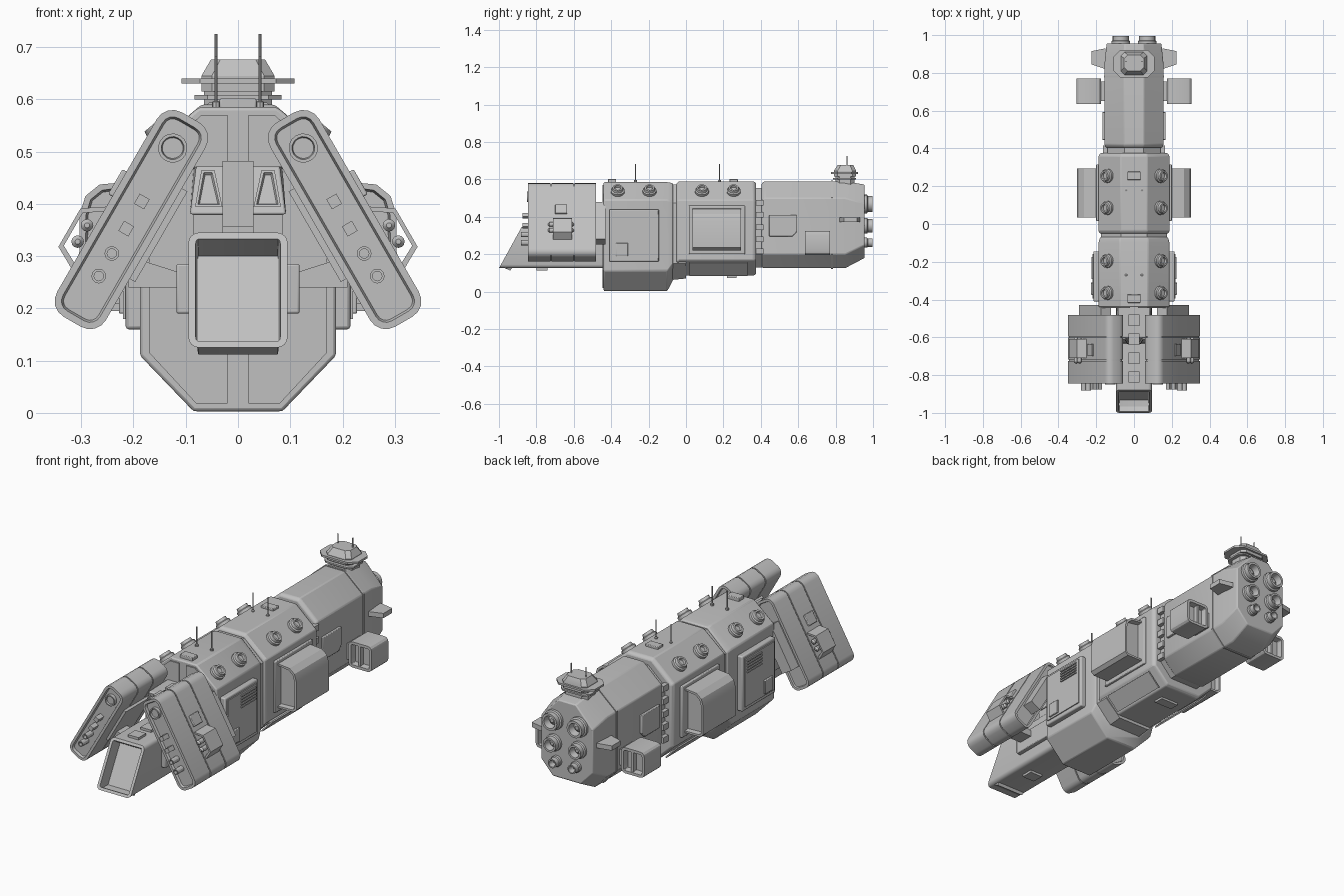
import bpy, bmesh, math
from mathutils import Matrix, Vector

if "Cube" in bpy.data.objects:
    bpy.data.objects.remove(bpy.data.objects["Cube"])

grey = bpy.data.materials.new("hull_grey")
grey.diffuse_color = (0.53, 0.53, 0.53, 1)
grey.use_nodes = True
grey.node_tree.nodes["Principled BSDF"].inputs["Base Color"].default_value = grey.diffuse_color


def finish(name, bm, mirror=False, bevel=0, matrix=None):
    if matrix:
        bm.transform(matrix)
    me = bpy.data.meshes.new(name)
    bm.to_mesh(me)
    bm.free()
    me.materials.append(grey)
    ob = bpy.data.objects.new(name, me)
    bpy.context.collection.objects.link(ob)
    if bevel:
        m = ob.modifiers.new("bevel", 'BEVEL')
        m.width, m.segments, m.limit_method = bevel, 2, 'ANGLE'
    if mirror:
        ob.modifiers.new("mirror", 'MIRROR')
    return ob


def loft(name, rings, front=None, back=None, **kw):
    """Skin (x, y, z) rings; front/back = (rim width, recess depth) of the end caps."""
    bm = bmesh.new()
    vs = [[bm.verts.new(p) for p in r] for r in rings]
    n = len(vs[0])
    for a, b in zip(vs, vs[1:]):
        for i in range(n):
            bm.faces.new((a[i], a[(i + 1) % n], b[(i + 1) % n], b[i]))
    caps = bm.faces.new(vs[0]), bm.faces.new(vs[-1])
    bmesh.ops.recalc_face_normals(bm, faces=bm.faces[:])
    for f, rec in zip(caps, (front, back)):
        if rec:
            bmesh.ops.inset_individual(bm, faces=[f], thickness=rec[0])
            bmesh.ops.inset_individual(bm, faces=[f], thickness=0.004, depth=-rec[1])
    return finish(name, bm, **kw)


def prism(name, pts, y0, y1, **kw):
    return loft(name, [[(x, y, z) for x, z in pts] for y in (y0, y1)], **kw)


def box(name, x0, x1, y0, y1, z0, z1, **kw):
    return prism(name, [(x0, z0), (x1, z0), (x1, z1), (x0, z1)], y0, y1, **kw)


def lathe(name, prof, origin, axis, seg=16, mirror=True, matrix=None):
    """Revolve (radius, distance) pairs about an axis."""
    rot = Vector(axis).to_track_quat('Z', 'Y').to_matrix().to_4x4()
    m = Matrix.Translation(origin) @ rot
    rings = [[m @ Vector((r * math.cos(a), r * math.sin(a), d))
              for a in (math.tau * i / seg for i in range(seg))] for r, d in prof]
    ob = loft(name, rings, mirror=mirror, matrix=matrix)
    return ob


def rrect(x0, x1, z0, z1, r, n=4):
    pts = []
    for k, (cx, cz) in enumerate([(x1 - r, z1 - r), (x0 + r, z1 - r), (x0 + r, z0 + r), (x1 - r, z0 + r)]):
        for i in range(n + 1):
            a = math.pi / 2 * (k + i / n)
            pts.append((cx + r * math.cos(a), cz + r * math.sin(a)))
    return pts


def hull(y, w, zt, tw, zs, zl, zb, bw):
    half = [(bw, zb), (w, zl), (w, zs), (tw, zt)]
    return [(x, y, z) for x, z in half] + [(-x, y, z) for x, z in reversed(half)]


# Main hull: three octagonal blocks, collars and neck
loft("front_hull", [hull(-.44, .188, .585, .075, .49, .11, .003, .085),
                    hull(-.10, .188, .585, .075, .49, .11, .003, .085),
                    hull(-.07, .18, .58, .073, .48, .15, .06, .09)], bevel=.006)
loft("front_collar", [hull(-.10, .176, .572, .07, .475, .15, .06, .09),
                      hull(0, .176, .572, .07, .475, .15, .07, .09)])
loft("mid_hull", [hull(-.05, .182, .58, .068, .485, .16, .075, .1),
                  hull(-.035, .188, .59, .07, .49, .17, .085, .1),
                  hull(.36, .188, .59, .07, .49, .17, .085, .1),
                  hull(.375, .178, .58, .068, .48, .17, .095, .1)], bevel=.005)
loft("neck", [hull(.36, .145, .555, .05, .47, .2, .13, .08),
              hull(.43, .145, .555, .05, .47, .2, .13, .08)])
for k in range(5):
    z = .2 + k * .065
    box("neck_rib", .14, .165, .372, .415, z, z + .03, mirror=True)
loft("rear_hull", [hull(.405, .15, .58, .05, .49, .2, .13, .08),
                   hull(.42, .156, .59, .053, .5, .2, .125, .085),
                   hull(.85, .156, .59, .053, .5, .2, .125, .085),
                   hull(.955, .145, .572, .05, .47, .25, .18, .08)], bevel=.005)
loft("rear_seam", [hull(.775, .16, .594, .055, .502, .2, .121, .086),
                   hull(.785, .16, .594, .055, .502, .2, .121, .086)])

# Front bulkhead plates
prism("bulkhead_plate", [(.02, .018), (.08, .018), (.17, .115), (.17, .48), (.07, .57), (.02, .57)],
      -.446, -.43, mirror=True)

# Nose scoop with slanted open mouth
mouth = rrect(-.095, .095, .125, .345, .02)
loft("nose_scoop", [[(x, -1 + (z - .125) * .55, z) for x, z in mouth],
                    [(x, -.43, z) for x, z in mouth]], front=(.014, .06))
box("nose_keel", -.035, .035, -.8, -.74, .113, .13)
box("nose_side_box", .08, .118, -.75, -.5, .19, .285, mirror=True, bevel=.004)
prism("pod_strut", [(.1, .24), (.1, .265), (.21, .3), (.21, .24)], -.72, -.64, mirror=True)

# Cockpit above the nose, with windows
loft("cockpit", [[(x, y, z) for x, y, z in ((-.092, -.63, .38), (.092, -.63, .38), (.08, -.6, .472), (-.08, -.6, .472))],
                 [(-.092, -.43, .38), (.092, -.43, .38), (.085, -.43, .472), (-.085, -.43, .472)]], bevel=.004)
loft("cockpit_window", [[(.03, -.636, .395), (.082, -.636, .395), (.07, -.612, .465), (.045, -.612, .465)],
                        [(.03, -.62, .395), (.082, -.62, .395), (.07, -.6, .465), (.045, -.6, .465)]],
     front=(.007, .005), mirror=True)
box("cockpit_base", -.085, .085, -.62, -.43, .33, .39)
for k in range(4):
    box("spine_plate", -.03, .03, -.84 + k * .1, -.78 + k * .1, .34, .357 if k < 2 else .482)

# Tilted weapon pods
tilt = Matrix.Translation((.204, 0, .37)) @ Matrix.Rotation(math.radians(-30), 4, 'Y')
P = dict(mirror=True, matrix=tilt)
section = rrect(-.054, .054, -.226, .226, .035)
prism("pod_core", rrect(-.048, .048, -.22, .22, .03), -.83, -.49, **P)
prism("pod_front", section, -.845, -.724, front=(.013, .012), **P)
prism("pod_middle", section, -.718, -.602, **P)
prism("pod_rear", section, -.596, -.482, back=(.013, .012), **P)
lathe("pod_lens", [(.028, 0), (.028, .02), (.022, .02), (.02, .012)], (0, -.83, .158), (0, -1, 0), **P)
for z, d in ((-.075, .05), (-.125, .05)):
    lathe("pod_barrel", [(.014, 0), (.014, d), (.009, d), (.009, d - .03)], (0, -.832, z), (0, -1, 0), seg=12, **P)
for z in (.04, -.02):
    box("pod_lug", -.011, .011, -.875, -.83, z - .011, z + .011, **P)
box("pod_mount", -.03, .03, -.49, -.43, -.12, .11, **P)
box("pod_hatch", .05, .063, -.7, -.635, .02, .075, bevel=.003, **P)
prism("pod_clamp", [(.05, -.14), (.095, -.115), (.095, -.03), (.05, 0), (.05, -.01), (.087, -.036),
                    (.087, -.108), (.05, -.128)], -.71, -.61, **P)
for z in (-.052, -.088):
    lathe("clamp_canister", [(.005, 0), (.012, .008), (.012, .13), (.005, .138)], (.068, -.6, z), (0, -1, 0), seg=12, **P)
box("pod_inner_rail", -.066, -.05, -.76, -.55, -.1, .1, **P)

# Side panels of the front hull
box("side_panel", .18, .215, -.41, -.145, .16, .44, mirror=True, bevel=.006)
box("side_panel_inset", .21, .22, -.395, -.16, .18, .425, mirror=True)
for k in range(5):
    box("vent_slat", .215, .226, -.29, -.175, .35 + k * .014, .357 + k * .014, mirror=True)
box("panel_box", .215, .228, -.375, -.31, .19, .26, mirror=True, bevel=.003)

# Large side pods on the middle hull and small ones at the rear
prism("cargo_pod", [(.18, .22), (.285, .22), (.303, .235), (.303, .38), (.292, .415), (.265, .437), (.18, .445)],
      .035, .295, front=(.012, .025), back=(.012, .025), mirror=True)
box("cargo_pod_base", .18, .2, .015, .315, .2, .46, mirror=True, bevel=.004)
prism("rear_pod", rrect(.175, .305, .195, .325, .022, 3), .635, .77,
      front=(.014, .03), back=(.014, .03), mirror=True)
box("rear_pod_mount", .15, .18, .65, .755, .22, .3, mirror=True)
box("rear_pod_bar", .228, .24, .64, .765, .205, .315, mirror=True)
bev = [(.445, .295), (.57, .295), (.592, .32), (.592, .41), (.445, .41)]
loft("rear_access_panel", [[(x, y, z) for y, z in bev] for x in (.15, .168)], mirror=True, bevel=.003)
fin = [(.15, .82), (.225, .845), (.225, .915), (.15, .93)]
loft("side_fin", [[(x, y, z) for x, y in fin] for z in (.372, .396)], mirror=True)

# Portholes on the sloping shoulders
slope = Vector((.65, 0, .76))
for y in (-.365, -.195, .085, .255):
    lathe("porthole", [(.037, -.01), (.037, .012), (.03, .016), (.027, .03), (.018, .03), (.016, .018)],
          (.139, y, .533), slope)

# Roof and belly details
for y in (-.395, .255):
    box("roof_hatch", -.035, .035, y - .022, y + .022, .58, .602, bevel=.003)
for y in (-.27, .18):
    lathe("antenna", [(.008, 0), (.008, .012), (.003, .014), (.003, .1)], (.042, y, .583), (0, 0, 1), seg=8)
box("belly_hatch", -.05, .05, .22, .27, .074, .09, front=(.01, .004))
slab = [(.115, .088), (.18, .155), (.185, .15), (.12, .083)]
prism("belly_panel", slab, .02, .33, mirror=True)

# Bridge tower
def deck(z, w, y0, y1, c):
    return [(w - c, y0, z), (w, y0 + c, z), (w, y1 - c, z), (w - c, y1, z),
            (c - w, y1, z), (-w, y1 - c, z), (-w, y0 + c, z), (c - w, y0, z)]

loft("tower_base", [deck(.57, .065, .8, .9, .02), deck(.625, .065, .8, .9, .02)])
loft("tower_lower_plate", [deck(.6, .083, .785, .91, .025), deck(.608, .083, .785, .91, .025)])
loft("tower_deck", [deck(.63, .108, .775, .92, .035), deck(.64, .108, .775, .92, .035)])
loft("tower_cabin", [deck(.615, .07, .79, .91, .02), deck(.645, .07, .79, .91, .02),
                     deck(.676, .052, .81, .895, .018)])
lathe("tower_antenna", [(.005, 0), (.0025, .01), (.0025, .075)], (.042, .86, .65), (0, 0, 1), seg=8)

# Six thrusters
for x, z, r in ((.07, .468, .05), (.07, .352, .042), (.055, .262, .027)):
    lathe("thruster", [(r, -.03), (r, .018), (r * .85, .022), (r * .85, .046), (r * .62, .046), (r * .5, .012),
                       (r * .2, .025)], (x, .95, z), (0, 1, 0), seg=20)

for ob in bpy.data.objects:
    ob.select_set(True)
bpy.context.view_layer.objects.active = bpy.data.objects[0]
bpy.ops.object.shade_smooth_by_angle(angle=math.radians(28))
